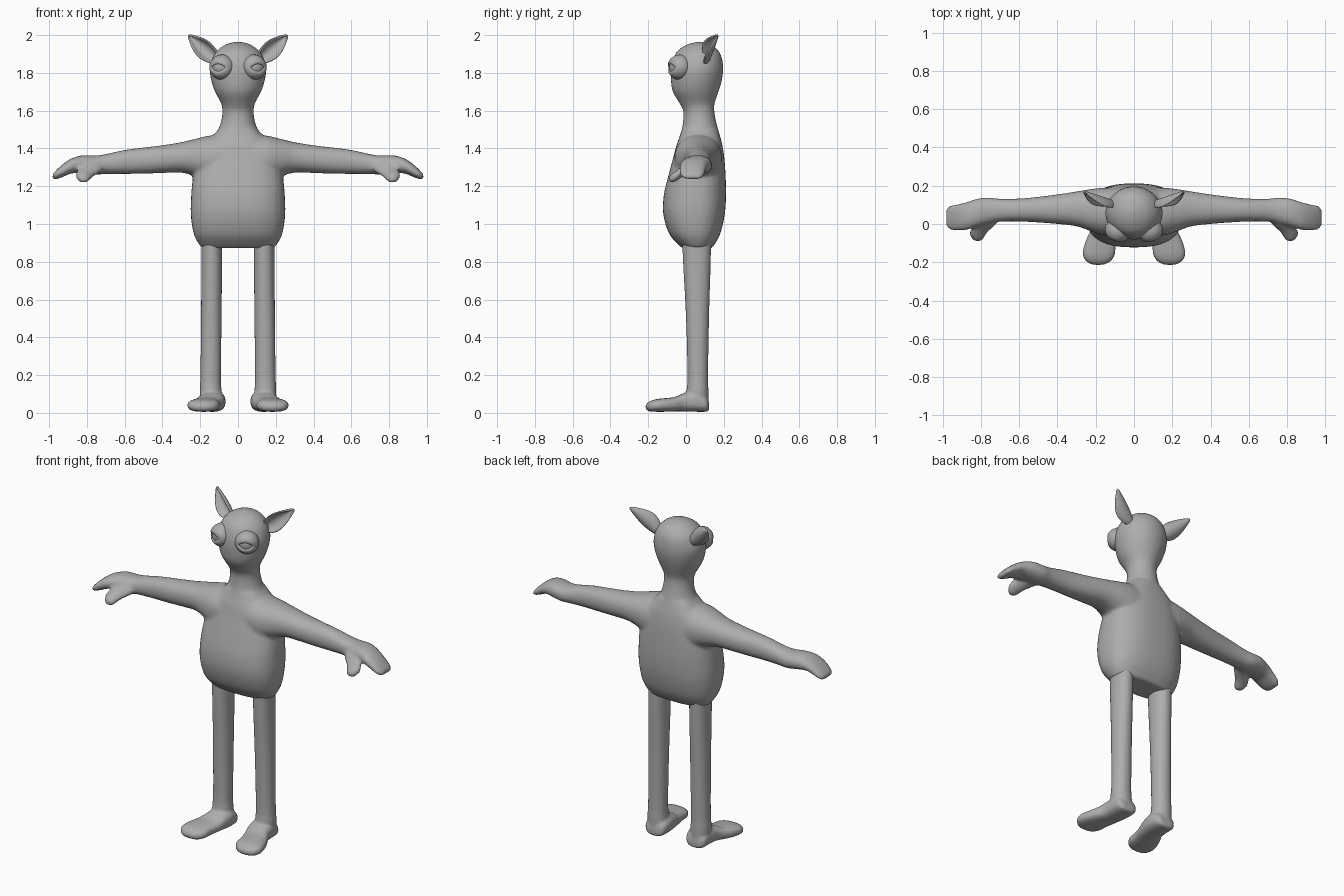
import bpy, bmesh, math
from mathutils import Vector

grey = bpy.data.materials.new("soft_grey")
grey.diffuse_color = (0.42, 0.42, 0.42, 1)


def catmull(p0, p1, p2, p3, t):
    return [0.5 * (2 * b + (c - a) * t + (2 * a - 5 * b + 4 * c - d) * t * t
                   + (3 * b - a - 3 * c + d) * t ** 3)
            for a, b, c, d in zip(p0, p1, p2, p3)]


def loft(bm, axis, sections, power=2.0, side=1, n=40, steps=4):
    """Closed skin; a section is (position on axis, min a, max a, min b, max b)."""
    order = {"x": (0, 1, 2), "y": (1, 0, 2), "z": (2, 0, 1)}[axis]
    fine = []
    last = len(sections) - 1
    for i in range(last):
        pts = [sections[max(0, min(last, i + k))] for k in (-1, 0, 1, 2)]
        fine += [catmull(*pts, s / steps) for s in range(steps)]
    fine.append(sections[-1])
    rings = []
    for t, a0, a1, b0, b1 in fine:
        ring = []
        for k in range(n):
            ang = 2 * math.pi * k / n
            c, s = math.cos(ang), math.sin(ang)
            co = [0, 0, 0]
            co[order[0]] = t
            co[order[1]] = (a0 + a1) / 2 + (a1 - a0) / 2 * math.copysign(abs(c) ** (2 / power), c)
            co[order[2]] = (b0 + b1) / 2 + (b1 - b0) / 2 * math.copysign(abs(s) ** (2 / power), s)
            co[0] *= side
            ring.append(bm.verts.new(co))
        rings.append(ring)
    for r, q in zip(rings, rings[1:]):
        for k in range(n):
            bm.faces.new((r[k], r[(k + 1) % n], q[(k + 1) % n], q[k]))
    bm.faces.new(rings[0])
    bm.faces.new(rings[-1])


def finish(bm, name, voxel=0, smooth=0, mirror=False, thick=0, subdiv=0):
    bmesh.ops.recalc_face_normals(bm, faces=bm.faces)
    me = bpy.data.meshes.new(name)
    bm.to_mesh(me)
    bm.free()
    me.materials.append(grey)
    me.shade_smooth()
    ob = bpy.data.objects.new(name, me)
    bpy.context.collection.objects.link(ob)
    if thick:
        m = ob.modifiers.new("thickness", "SOLIDIFY")
        m.thickness, m.offset = thick, 0
    if subdiv:
        ob.modifiers.new("rounding", "SUBSURF").levels = subdiv
        ob.modifiers["rounding"].render_levels = subdiv
    if voxel:
        m = ob.modifiers.new("blend", "REMESH")
        m.mode, m.voxel_size, m.use_smooth_shade = "VOXEL", voxel, True
        m = ob.modifiers.new("soften", "SMOOTH")
        m.factor, m.iterations = 0.5, smooth
    if mirror:
        m = ob.modifiers.new("mirror", "MIRROR")
        m.use_mirror_merge = False
    return ob


# Body: torso, neck and head, with both arms and thumbs blended in
bm = bmesh.new()
torso = [(0.872, 0.185, -0.015, 0.135), (0.89, 0.205, -0.04, 0.15), (0.95, 0.235, -0.09, 0.182),
         (1.05, 0.25, -0.12, 0.205), (1.15, 0.248, -0.118, 0.212), (1.25, 0.238, -0.095, 0.21),
         (1.35, 0.215, -0.068, 0.203), (1.42, 0.185, -0.05, 0.192), (1.46, 0.142, -0.035, 0.182),
         (1.5, 0.104, -0.022, 0.17)]
head = [(1.5, 0.104, -0.022, 0.17), (1.55, 0.088, -0.015, 0.158), (1.6, 0.083, -0.015, 0.15),
        (1.64, 0.09, -0.035, 0.152), (1.7, 0.122, -0.07, 0.172), (1.76, 0.142, -0.08, 0.19),
        (1.82, 0.15, -0.08, 0.197), (1.88, 0.135, -0.066, 0.19), (1.92, 0.108, -0.042, 0.17),
        (1.95, 0.066, 0.005, 0.132), (1.965, 0.012, 0.06, 0.08)]
loft(bm, "z", [(z, -w, w, a, b) for z, w, a, b in torso], 2.5)
loft(bm, "z", [(z, -w, w, a, b) for z, w, a, b in head], 2.0)
arm = [(0.05, -0.06, 0.19, 1.22, 1.47), (0.15, -0.06, 0.19, 1.22, 1.468),
       (0.22, -0.04, 0.183, 1.25, 1.452), (0.3, -0.012, 0.17, 1.272, 1.433),
       (0.4, 0.0, 0.155, 1.27, 1.417), (0.5, 0.008, 0.142, 1.266, 1.405),
       (0.6, 0.013, 0.133, 1.265, 1.392), (0.7, 0.012, 0.132, 1.264, 1.37),
       (0.76, 0.0, 0.138, 1.262, 1.362), (0.82, -0.015, 0.132, 1.268, 1.364),
       (0.88, -0.032, 0.113, 1.268, 1.348), (0.93, -0.035, 0.102, 1.248, 1.315),
       (0.965, -0.028, 0.095, 1.236, 1.282), (0.982, -0.01, 0.08, 1.238, 1.262)]
thumb = [(0.05, 0.70, 0.80, 1.275, 1.34), (0.0, 0.72, 0.83, 1.26, 1.325),
         (-0.04, 0.762, 0.86, 1.235, 1.292), (-0.07, 0.782, 0.853, 1.217, 1.27),
         (-0.09, 0.80, 0.832, 1.225, 1.252)]
for s in (1, -1):
    loft(bm, "x", arm, 2.2, s)
    loft(bm, "y", thumb, 2.0, s)
finish(bm, "body", voxel=0.0095, smooth=7)

# Legs with shoe-like feet
bm = bmesh.new()
leg = [(0.04, 0.08, 0.20, 0.0, 0.12), (0.12, 0.087, 0.203, 0.003, 0.119),
       (0.2, 0.09, 0.199, 0.008, 0.117), (0.5, 0.087, 0.196, 0.0, 0.122),
       (0.8, 0.084, 0.193, -0.016, 0.131), (0.93, 0.084, 0.193, -0.02, 0.133)]
foot = [(0.122, 0.10, 0.175, 0.012, 0.05), (0.105, 0.075, 0.2, 0.006, 0.09),
        (0.05, 0.066, 0.208, 0.006, 0.115), (-0.01, 0.072, 0.215, 0.008, 0.105),
        (-0.06, 0.083, 0.24, 0.008, 0.084), (-0.11, 0.095, 0.26, 0.006, 0.078),
        (-0.16, 0.1, 0.268, 0.006, 0.072), (-0.195, 0.122, 0.25, 0.008, 0.06),
        (-0.214, 0.16, 0.215, 0.02, 0.042)]
loft(bm, "z", leg, 2.1)
loft(bm, "y", foot, 2.6)
finish(bm, "legs", voxel=0.008, smooth=5, mirror=True)

# Eyes: ball inside a lid shell with an almond opening, turned outward
centre = Vector((0.083, -0.03, 1.83))
facing = Vector((0.42, -0.9, -0.04)).normalized()
right = facing.cross(Vector((0, 0, 1))).normalized()
up = right.cross(facing)
bm = bmesh.new()
n = 40
rows = []
for depth, t in ((0.052, 0.0), (0.060, 0.0), (0.066, 0.03), (0.069, 0.09), (0.069, 0.2),
                 (0.068, 0.32), (0.067, 0.45), (0.066, 0.6), (0.066, 0.75), (0.066, 0.9)):
    row = []
    for k in range(n):
        f = 2 * math.pi * k / n
        c, s = math.cos(f), math.sin(f)
        a = (abs(c / 0.66) ** 1.5 + abs(s / 0.34) ** 1.5) ** (-1 / 1.5)
        th = a + (math.pi - a) * t
        d = facing * math.cos(th) + (right * c + up * s) * math.sin(th)
        row.append(bm.verts.new(centre + d * depth))
    rows.append(row)
for r, q in zip(rows, rows[1:]):
    for k in range(n):
        bm.faces.new((r[k], r[(k + 1) % n], q[(k + 1) % n], q[k]))
bm.faces.new(rows[-1])
finish(bm, "eyelids", mirror=True)

bm = bmesh.new()
bmesh.ops.create_uvsphere(bm, u_segments=32, v_segments=16, radius=0.059)
bmesh.ops.translate(bm, verts=bm.verts, vec=centre)
finish(bm, "eyeballs", mirror=True)

# Ears: pointed cups opening forward
root, tip = Vector((0.108, 0.115, 1.865)), Vector((0.262, 0.168, 2.0))
along = (tip - root).normalized()
front = Vector((0.25, -1, 0.1))
front = (front - along * front.dot(along)).normalized()
across = along.cross(front).normalized()
bm = bmesh.new()
rows = []
for s, w in ((0, 0.026), (0.18, 0.042), (0.36, 0.05), (0.54, 0.045),
             (0.72, 0.032), (0.88, 0.016), (1, 0.003)):
    mid = root.lerp(tip, s)
    rows.append([bm.verts.new(mid + across * w * math.sin(u * 1.5)
                              + front * w * (1.0 - 1.1 * math.cos(u * 1.5)))
                 for u in (-1, -0.66, -0.33, 0, 0.33, 0.66, 1)])
for r, q in zip(rows, rows[1:]):
    for k in range(6):
        bm.faces.new((r[k], r[k + 1], q[k + 1], q[k]))
finish(bm, "ears", mirror=True, thick=0.012, subdiv=2)
